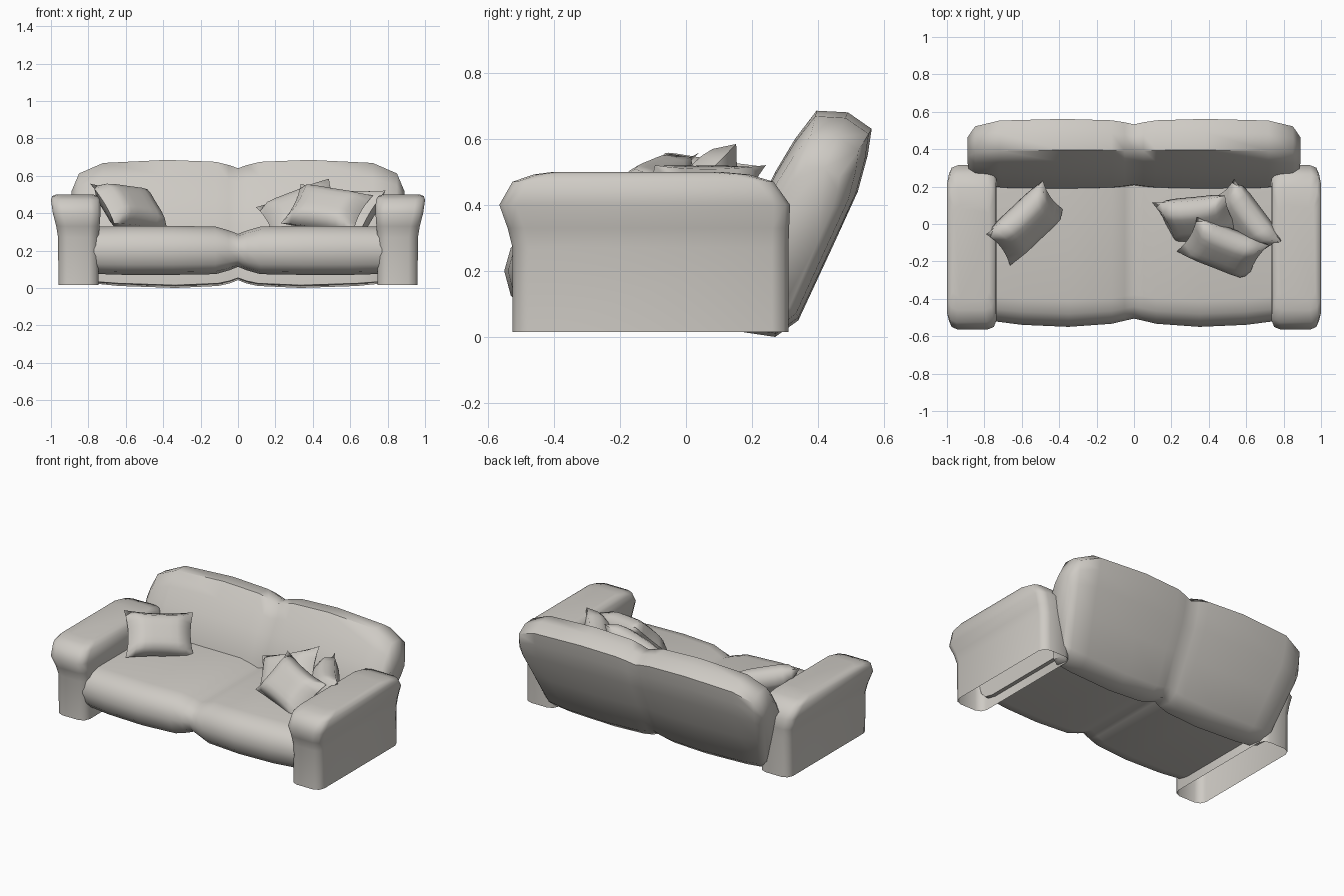
import bpy, bmesh, math
from mathutils import Vector

if "Cube" in bpy.data.objects:
    bpy.data.objects.remove(bpy.data.objects["Cube"])

fabric = bpy.data.materials.new("warm grey fabric")
fabric.diffuse_color = (0.62, 0.595, 0.555, 1)
fabric.use_nodes = True
fabric.node_tree.nodes["Principled BSDF"].inputs["Base Color"].default_value = fabric.diffuse_color


def finish(name, bm, angle):
    bmesh.ops.remove_doubles(bm, verts=bm.verts, dist=0.0005)
    bmesh.ops.recalc_face_normals(bm, faces=bm.faces)
    me = bpy.data.meshes.new(name)
    bm.to_mesh(me)
    bm.free()
    me.materials.append(fabric)
    ob = bpy.data.objects.new(name, me)
    bpy.context.collection.objects.link(ob)
    bpy.ops.object.select_all(action='DESELECT')
    ob.select_set(True)
    bpy.context.view_layer.objects.active = ob
    bpy.ops.object.shade_smooth_by_angle(angle=math.radians(angle))
    return ob


def loft(name, rings, angle, cap_start=True):
    bm = bmesh.new()
    rows = [[bm.verts.new(p) for p in ring] for ring in rings]
    n = len(rows[0])
    for a, b in zip(rows, rows[1:]):
        for i in range(n):
            j = (i + 1) % n
            bm.faces.new((a[i], a[j], b[j], b[i]))
    if cap_start:
        bm.faces.new(rows[0])
    bm.faces.new(rows[-1])
    return finish(name, bm, angle)


def both_sides(stations):
    # mirror the stations about the middle seam
    return [(-s[0],) + s[1:] for s in reversed(stations[1:])] + stations


# Seat: rounded slab with a pinched middle seam
seat_profile = [(-0.41, 0.332), (-0.48, 0.315), (-0.53, 0.27), (-0.55, 0.2), (-0.53, 0.125),
                (-0.49, 0.085), (-0.42, 0.07), (0.24, 0.07), (0.26, 0.2), (0.24, 0.332)]
seat_stations = both_sides([(0, 0.92, 0.67), (0.05, 0.94, 0.82), (0.12, 0.97, 0.97),
                            (0.35, 1, 1), (0.6, 0.98, 1), (0.77, 0.94, 0.96)])
loft("seat", [[(x, y * sy, 0.2 + (z - 0.2) * sz) for y, z in seat_profile]
              for x, sy, sz in seat_stations], 55)

# Backrest: leaning cushion, pinched in the middle and rounded at the ends
back_profile = [(0.17, 0.015), (0.27, 0.0), (0.34, 0.05), (0.44, 0.265), (0.52, 0.44),
                (0.55, 0.55), (0.562, 0.63), (0.49, 0.68), (0.395, 0.685), (0.33, 0.6),
                (0.27, 0.5), (0.19, 0.34)]
back_stations = both_sides([(0, 0.87, 0.88, 0.86), (0.05, 0.92, 0.93, 0.91),
                            (0.12, 0.97, 0.97, 0.96), (0.38, 1, 1, 1), (0.72, 0.95, 0.97, 0.97),
                            (0.85, 0.78, 0.94, 0.86), (0.89, 0.5, 0.9, 0.6)])
along, across = Vector((0.354, 0.935)), Vector((0.935, -0.354))
middle = Vector((0.345, 0.345))


def back_point(x, top, bottom, thick, p):
    d = Vector(p) - middle
    l, t = d.dot(along), d.dot(across)
    q = middle + along * l * (top if l > 0 else bottom) + across * t * thick
    taper = 0.88 + 0.12 * min(1, max(0, q.y / 0.45))
    return (x * taper, q.x, q.y)


loft("backrest", [[back_point(*s, p) for p in back_profile] for s in back_stations], 55)

# Arms: stacked rounded rectangles, flared at the top and open underneath
arm_levels = [(0.015, 0.745, 0.96, -0.525, 0.31, 0.05), (0.27, 0.745, 0.962, -0.525, 0.31, 0.05),
              (0.33, 0.74, 0.972, -0.54, 0.312, 0.05), (0.40, 0.735, 0.99, -0.565, 0.315, 0.05),
              (0.47, 0.737, 1.0, -0.525, 0.265, 0.05), (0.492, 0.75, 0.993, -0.46, 0.19, 0.05),
              (0.5, 0.775, 0.97, -0.40, 0.10, 0.04)]


def arm_ring(side, z, x0, x1, y0, y1, r):
    pts = []
    for cx, cy, start in ((x1 - r, y1 - r, 0), (x0 + r, y1 - r, 90),
                          (x0 + r, y0 + r, 180), (x1 - r, y0 + r, 270)):
        for k in (0, 45, 90):
            a = math.radians(start + k)
            pts.append((side * (cx + r * math.cos(a)), cy + r * math.sin(a), z))
    return pts


for side, label in ((-1, "left"), (1, "right")):
    loft(label + "_arm", [arm_ring(side, *lv) for lv in arm_levels], 60, cap_start=False)


# Pillows: puffed squares with pointed corners
def pillow(name, centre, u_dir, v_dir, n=8):
    u = Vector(u_dir).normalized()
    w = u.cross(Vector(v_dir)).normalized()
    v = w.cross(u)
    bm = bmesh.new()
    for side in (-1, 1):
        grid = []
        for i in range(n + 1):
            row = []
            for j in range(n + 1):
                a, b = 2 * i / n - 1, 2 * j / n - 1
                puff = math.sqrt((1 - a ** 4) * (1 - b ** 4))
                row.append(bm.verts.new(Vector(centre) + u * a * 0.21 * (0.9 + 0.1 * b * b)
                                        + v * b * 0.15 * (0.9 + 0.1 * a * a)
                                        + w * side * 0.075 * puff))
            grid.append(row)
        for i in range(n):
            for j in range(n):
                bm.faces.new((grid[i][j], grid[i + 1][j], grid[i + 1][j + 1], grid[i][j + 1]))
    finish(name, bm, 70)


pillow("left_pillow", (-0.575, 0.005, 0.43), (0.72, 0.68, -0.1), (-0.46, 0.5, 0.7))
pillow("rear_right_pillow", (0.34, 0.03, 0.41), (0.92, 0.09, 0.36), (-0.2, 0.66, 0.66))
pillow("side_right_pillow", (0.59, 0.02, 0.40), (0.6, -0.8, 0), (0.4, 0.4, 0.75))
pillow("front_right_pillow", (0.475, -0.13, 0.42), (0.92, -0.36, -0.15), (0.5, 0.55, 0.67))
